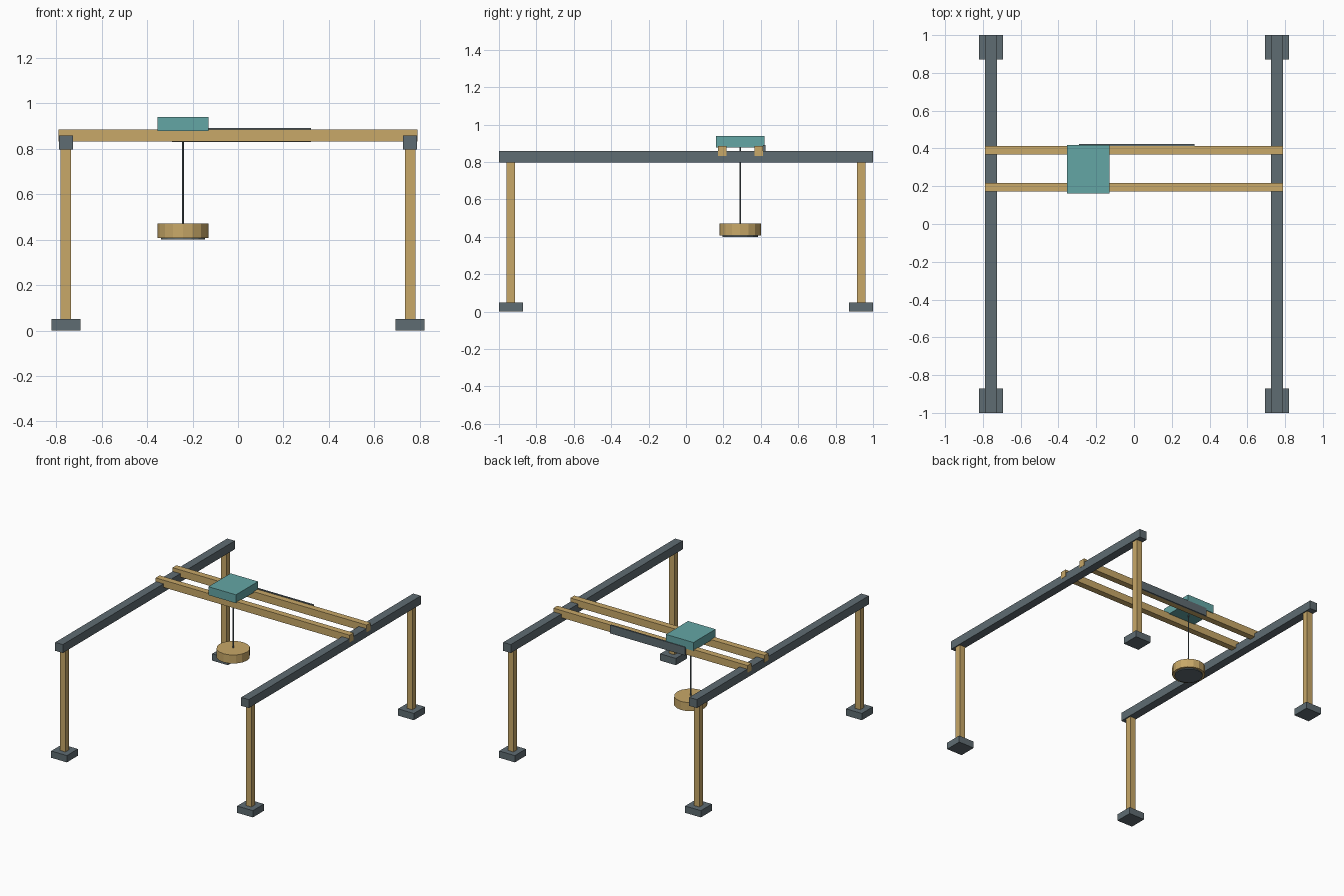
import bpy

cube = bpy.data.objects.get("Cube")
if cube:
    bpy.data.objects.remove(cube, do_unlink=True)


def make_material(name, rgb):
    mat = bpy.data.materials.new(name)
    mat.use_nodes = True
    color = (*rgb, 1.0)
    mat.diffuse_color = color
    mat.node_tree.nodes["Principled BSDF"].inputs["Base Color"].default_value = color
    return mat


slate = make_material("slate grey", (0.114, 0.150, 0.168))
wood = make_material("light wood", (0.578, 0.392, 0.138))
teal = make_material("teal", (0.127, 0.381, 0.376))


def finish(name, mat):
    obj = bpy.context.object
    obj.name = name
    obj.data.materials.append(mat)
    return obj


def box(name, mat, x, y, z):
    """Box from (min, max) ranges on each axis."""
    spans = (x, y, z)
    bpy.ops.mesh.primitive_cube_add(size=1, location=[(a + b) / 2 for a, b in spans])
    obj = finish(name, mat)
    obj.scale = [b - a for a, b in spans]
    bpy.ops.object.transform_apply(location=False, rotation=False, scale=True)
    return obj


def around(center, width):
    return (center - width / 2, center + width / 2)


def disc(name, mat, radius, z, sides):
    """Upright cylinder on the hoist axis."""
    bpy.ops.mesh.primitive_cylinder_add(
        vertices=sides, radius=radius, depth=z[1] - z[0],
        location=(HOIST_X, HOIST_Y, sum(z) / 2))
    return finish(name, mat)


HOIST_X, HOIST_Y = -0.242, 0.29
LEG_X, LEG_Y = 0.757, 0.936

# Side frames: feet, legs and the long runway beams
for side, sx in (("left", 1), ("right", -1)):
    for end, sy in (("front", -1), ("back", 1)):
        x, y = sx * LEG_X, sy * LEG_Y
        box(f"{end}_{side}_foot", slate, around(x, 0.128), around(y, 0.128), (0, 0.05))
        box(f"{end}_{side}_leg", wood, around(x, 0.045), around(y, 0.045), (0.05, 0.796))
    box(f"{side}_runway_beam", slate, around(sx * LEG_X, 0.062), (-1, 1), (0.796, 0.858))

# Twin bridge girders resting across the runways
for end, offset in (("front", -0.098), ("back", 0.098)):
    box(f"{end}_girder", wood, (-0.79, 0.79), around(HOIST_Y + 0.002 + offset, 0.046),
        (0.832, 0.885))

# Thin panel on the rear face of the back girder
box("rear_panel", slate, (-0.29, 0.32), (0.412, 0.424), (0.829, 0.89))

# Trolley, cable and hanging weight
box("trolley", teal, around(HOIST_X, 0.224), around(HOIST_Y, 0.257), (0.878, 0.94))
disc("cable", slate, 0.004, (0.46, 0.88), 8)
disc("weight", wood, 0.112, (0.407, 0.47), 16)
disc("weight_base_plate", slate, 0.096, (0.4, 0.408), 16)
